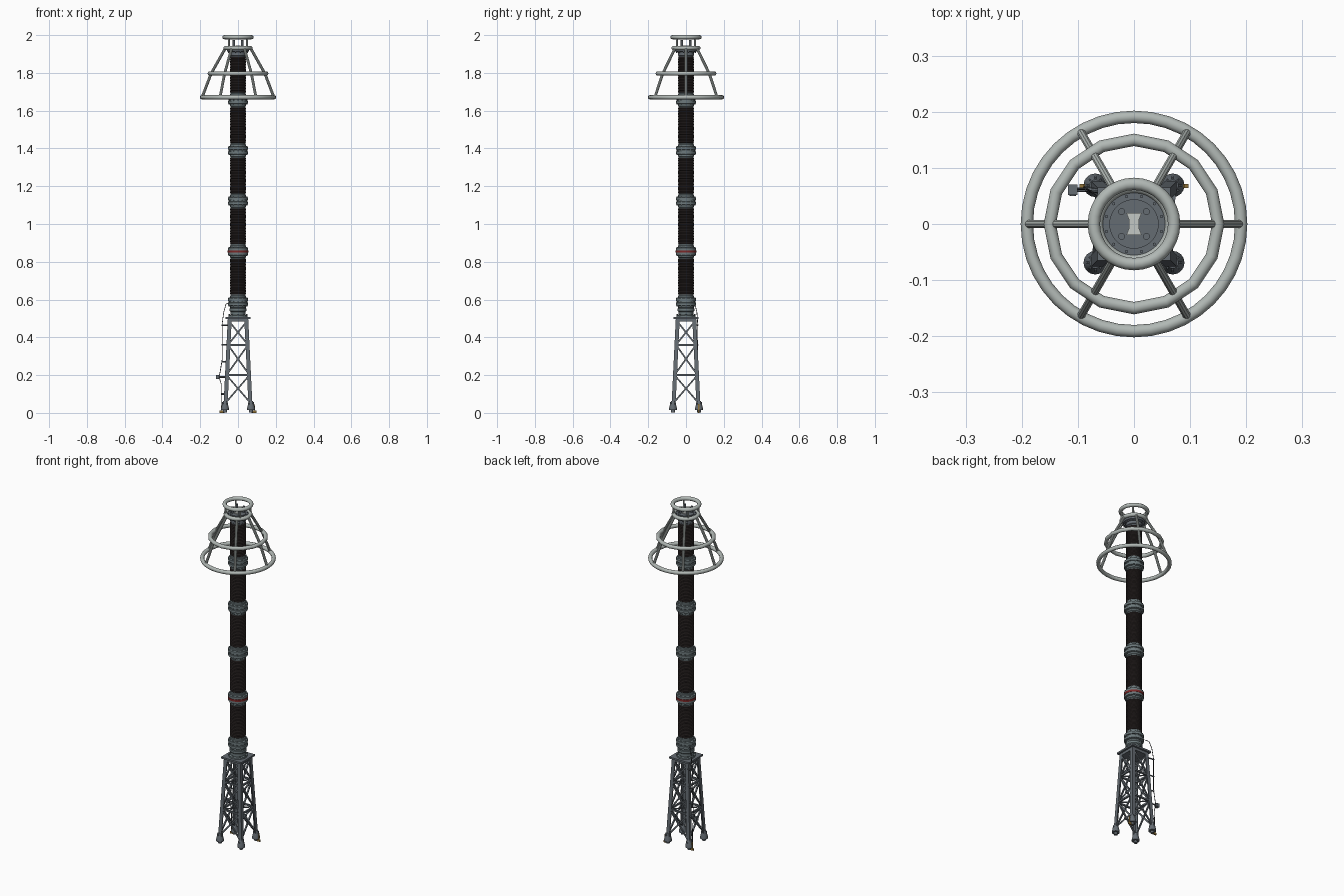
import bpy, bmesh, math
from mathutils import Vector, Matrix

if "Cube" in bpy.data.objects:
    bpy.data.objects.remove(bpy.data.objects["Cube"])

def mat(name, r, g, b):
    m = bpy.data.materials.new(name)
    m.diffuse_color = (r, g, b, 1)
    m.use_nodes = True
    m.node_tree.nodes["Principled BSDF"].inputs["Base Color"].default_value = m.diffuse_color
    return m

ALU = mat("pale_aluminium", 0.44, 0.48, 0.46)
STEEL = mat("galvanised_steel", 0.13, 0.15, 0.17)
FLANGE = mat("flange_grey", 0.15, 0.19, 0.20)
BROWN = mat("brown_porcelain", 0.036, 0.027, 0.026)
RED = mat("red_band", 0.20, 0.02, 0.02)
BRASS = mat("brass", 0.28, 0.17, 0.04)
DARK = mat("dark_cable", 0.03, 0.03, 0.035)
PALE = mat("terminal_plate", 0.55, 0.58, 0.56)

def finish(bm, name, material, angle=35):
    bmesh.ops.recalc_face_normals(bm, faces=bm.faces)
    me = bpy.data.meshes.new(name)
    bm.to_mesh(me)
    bm.free()
    me.materials.append(material)
    for p in me.polygons:
        p.use_smooth = True
    me.set_sharp_from_angle(angle=math.radians(angle))
    ob = bpy.data.objects.new(name, me)
    bpy.context.collection.objects.link(ob)
    return ob

def lathe(bm, profile, n=32, at=(0, 0, 0), loop=False):
    """Revolve (radius, z) points about z; capped unless the profile is a loop."""
    rings = [[bm.verts.new((at[0] + r * math.cos(2 * math.pi * i / n),
                            at[1] + r * math.sin(2 * math.pi * i / n), at[2] + z))
              for i in range(n)] for r, z in profile]
    pairs = list(zip(rings, rings[1:])) + ([(rings[-1], rings[0])] if loop else [])
    for a, b in pairs:
        for i in range(n):
            j = (i + 1) % n
            bm.faces.new((a[i], a[j], b[j], b[i]))
    if not loop:
        bm.faces.new(rings[0])
        bm.faces.new(rings[-1])

def bar(bm, a, b, r, n=8, r2=None):
    a, b = Vector(a), Vector(b)
    d = b - a
    m = Matrix.Translation((a + b) / 2) @ d.to_track_quat('Z', 'Y').to_matrix().to_4x4()
    if n == 4:
        m = m @ Matrix.Rotation(math.pi / 4, 4, 'Z')
    bmesh.ops.create_cone(bm, cap_ends=True, segments=n, radius1=r,
                          radius2=r if r2 is None else r2, depth=d.length, matrix=m)

def box(bm, c, s):
    bmesh.ops.create_cube(bm, size=1, matrix=Matrix.Translation(c) @ Matrix.Diagonal((*s, 1)))

def polar(r, deg, z):
    t = math.radians(deg)
    return Vector((r * math.cos(t), r * math.sin(t), z))

# corona rings
for name, R, z, n in (("top_ring", .0715, 1.989, 32), ("collar_ring", .066, 1.932, 32),
                      ("middle_ring", .150, 1.797, 16), ("lower_ring", .191, 1.671, 40)):
    bm = bmesh.new()
    circle = [(R + .011 * math.cos(k * math.pi / 6), z + .011 * math.sin(k * math.pi / 6))
              for k in range(12)]
    lathe(bm, circle, n, loop=True)
    finish(bm, name, ALU, 40)

# six bent struts and four short posts carrying the rings
bm = bmesh.new()
for k in range(6):
    path = [polar(.066, 60 * k, 1.932), polar(.142, 60 * k, 1.797), polar(.190, 60 * k, 1.671)]
    for a, b in zip(path, path[1:]):
        bar(bm, a, b, .0075, 10)
finish(bm, "ring_struts", ALU)
bm = bmesh.new()
for k in range(4):
    bar(bm, polar(.068, 45 + 90 * k, 1.932), polar(.068, 45 + 90 * k, 1.985), .005, 8)
finish(bm, "ring_posts", ALU)

# porcelain housings with fine sheds
PITCH, BASE = .267, .588
for k in range(5):
    bm = bmesh.new()
    z0, z1, sheds = BASE + PITCH * k + .040, BASE + PITCH * (k + 1) - .040, 22
    prof = [(.040, z0)]
    step = (z1 - z0) / sheds
    for s in range(sheds):
        z = z0 + s * step
        prof += [(.0405, z + .1 * step), (.0435, z + .45 * step),
                 (.0435, z + .65 * step), (.0405, z + .95 * step)]
    prof.append((.040, z1))
    lathe(bm, prof, 32)
    finish(bm, f"insulator_{k + 1}", BROWN, 25)

# bolted double flanges between the housings
half = [(.0385, .046), (.0385, .034), (.042, .031), (.042, .022), (.0525, .019),
        (.0525, .005), (.047, .004)]
for k in range(5):
    z = BASE + PITCH * k
    bm = bmesh.new()
    lathe(bm, [(r, z - h) for r, h in half] + [(r, z + h) for r, h in reversed(half)], 32)
    for i in range(12):
        bar(bm, polar(.0475, 30 * i, z - .024), polar(.0475, 30 * i, z + .024), .0035, 6)
    finish(bm, f"joint_flange_{k + 1}", FLANGE)

# red marking band on the second joint
bm = bmesh.new()
zr = BASE + PITCH
lathe(bm, [(.046, zr - .006), (.0545, zr - .006), (.0545, zr + .006), (.046, zr + .006)], 32, loop=True)
finish(bm, "red_marking_band", RED)

# top cap with rim bolts and terminal
bm = bmesh.new()
lathe(bm, [(.0385, 1.876), (.0385, 1.89), (.043, 1.893), (.043, 1.91), (.058, 1.914),
           (.058, 1.934), (.044, 1.934), (.044, 1.939)], 32)
for i in range(12):
    bar(bm, polar(.051, 30 * i + 15, 1.906), polar(.051, 30 * i + 15, 1.938), .003, 6)
finish(bm, "top_cap", STEEL)
bm = bmesh.new()
for sx in (-1, 1):
    for sy in (-1, 1):
        bar(bm, (.022 * sx, .022 * sy, 1.935), (.022 * sx, .022 * sy, 1.975), .006, 12)
finish(bm, "terminal_studs", STEEL)
bm = bmesh.new()
outline = [(-.014, -.02), (.014, -.02), (.009, -.008), (.009, .008),
           (.014, .02), (-.014, .02), (-.009, .008), (-.009, -.008)]
face = bm.faces.new([bm.verts.new((x, y, 1.939)) for x, y in outline])
ext = bmesh.ops.extrude_face_region(bm, geom=[face])
bmesh.ops.translate(bm, vec=(0, 0, .006),
                    verts=[v for v in ext["geom"] if isinstance(v, bmesh.types.BMVert)])
finish(bm, "terminal_pad", PALE)

# pedestal under the column
bm = bmesh.new()
lathe(bm, [(.050, .508), (.050, .516), (.040, .519), (.040, .535), (.045, .54), (.045, .553),
           (.038, .556), (.038, .57)], 32)
for i in range(8):
    bar(bm, polar(.0465, 45 * i, .5), polar(.0465, 45 * i, .523), .004, 6)
finish(bm, "pedestal", FLANGE)

# square tower head plate with a skirt
bm = bmesh.new()
box(bm, (0, 0, .503), (.130, .130, .010))
box(bm, (0, 0, .491), (.108, .108, .016))
finish(bm, "tower_head_plate", STEEL)

# tower: half width at height z, four angle-section legs
Z0, Z1 = .03, .50
def hw(z):
    return .077 + (.054 - .077) * (z - Z0) / (Z1 - Z0)

bm = bmesh.new()
W, T = .021, .005
section = [(0, 0), (-W, 0), (-W, -T), (-T, -T), (-T, -W), (0, -W)]
for sx in (-1, 1):
    for sy in (-1, 1):
        lo, hi = [[bm.verts.new((sx * (hw(z) + x), sy * (hw(z) + y), z)) for x, y in section]
                  for z in (Z0, Z1)]
        for i in range(6):
            j = (i + 1) % 6
            bm.faces.new((lo[i], lo[j], hi[j], hi[i]))
        bm.faces.new(lo)
        bm.faces.new(hi)
finish(bm, "tower_legs", STEEL, 20)

# cross braces, horizontals and gussets on all four sides
bm = bmesh.new()
levels = [.05, .20, .36, .485]
for side in range(4):
    rot = Matrix.Rotation(side * math.pi / 2, 3, 'Z')
    def pt(sx, z, inset=.007):
        return rot @ Vector((sx * (hw(z) - .008), -(hw(z) - inset), z))
    for lo, hi in zip(levels, levels[1:]):
        for sx in (-1, 1):
            bar(bm, pt(-sx, lo, .007 + .002 * sx), pt(sx, hi, .007 + .002 * sx), .0055, 4)
        wl, wh = hw(lo), hw(hi)
        zc = lo + (hi - lo) * wl / (wl + wh)
        bar(bm, rot @ Vector((0, -hw(zc) + .013, zc)), rot @ Vector((0, -hw(zc) + .001, zc)), .009, 8)
    for z in levels[1:3]:
        bar(bm, pt(-1, z), pt(1, z), .0065, 4)
for z in levels[1:3]:
    h = hw(z) - .01
    for s in (-1, 1):
        bar(bm, (-h, -h * s, z), (h, h * s, z), .004, 4)
finish(bm, "tower_bracing", STEEL, 20)

# flared, ribbed feet
bm = bmesh.new()
for sx in (-1, 1):
    for sy in (-1, 1):
        c = Vector((.069 * sx, .069 * sy, 0))
        lathe(bm, [(.010, .002), (.010, .014), (.021, .015), (.021, .024), (.013, .055),
                   (.010, .062)], 16, at=c)
        for i in range(8):
            p = polar(1, 45 * i, 0)
            bar(bm, c + p * .0185 + Vector((0, 0, .018)), c + p * .0125 + Vector((0, 0, .058)), .0025, 4)
finish(bm, "tower_feet", STEEL)

# earthing straps at the rear feet
bm = bmesh.new()
for s in (-1, 1):
    box(bm, (.084 * s, .068, .006), (.026, .007, .012))
    box(bm, (.089 * s, .068, .025), (.004, .007, .045))
finish(bm, "earthing_straps", BRASS)

# earth cable on stand-offs down the rear left leg
bm = bmesh.new()
path = [(-.046, .032, .585), (-.064, .048, .575), (-.076, .058, .53), (-.084, .062, .47),
        (-.084, .062, .28), (-.094, .062, .22), (-.100, .062, .19), (-.088, .064, .15),
        (-.088, .066, .03)]
for a, b in zip(path, path[1:]):
    bar(bm, a, b, .0018, 6)
finish(bm, "earth_cable", DARK)
bm = bmesh.new()
for z in (.465, .36, .27, .19, .10):
    bar(bm, (-hw(z) + .004, .058, z), (-.087, .062, z), .004, 8)
finish(bm, "cable_standoffs", STEEL)

# discharge counter
bm = bmesh.new()
box(bm, (-.109, .061, .19), (.017, .018, .022))
bar(bm, (-.102, .061, .19), (-.07, .061, .19), .004, 8)
bar(bm, (-.109, .053, .19), (-.109, .050, .19), .006, 12)
finish(bm, "discharge_counter", STEEL)
